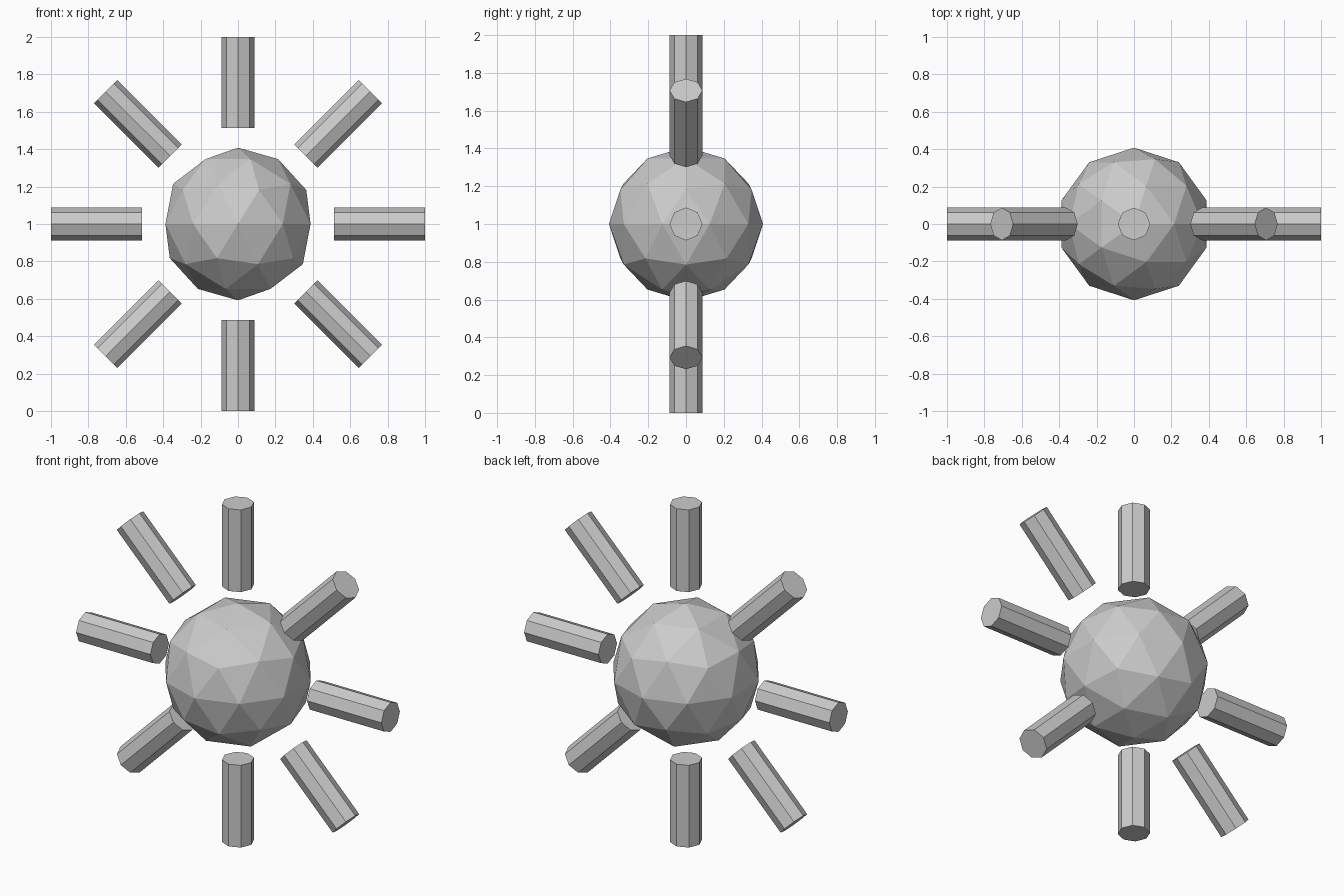
import bpy
from math import pi, sin, cos

cube = bpy.data.objects.get("Cube")
if cube:
    bpy.data.objects.remove(cube, do_unlink=True)

CENTRE_Z = 1.0
CORE_RADIUS = 0.408
RAY_RADIUS = 0.087
RAY_INNER, RAY_OUTER = 0.513, 1.0
RAY_COUNT = 8

grey = bpy.data.materials.new("plain grey")
grey.use_nodes = True
grey.diffuse_color = (0.6, 0.6, 0.6, 1)
grey.node_tree.nodes["Principled BSDF"].inputs["Base Color"].default_value = (0.6, 0.6, 0.6, 1)


def finish(name):
    obj = bpy.context.object
    obj.name = name
    obj.data.materials.append(grey)
    bpy.ops.object.shade_flat()


# Faceted ball in the middle
bpy.ops.mesh.primitive_ico_sphere_add(
    subdivisions=2, radius=CORE_RADIUS, location=(0, 0, CENTRE_Z))
finish("sun_core")

# Ring of detached eight-sided rays
middle = (RAY_INNER + RAY_OUTER) / 2
for i in range(RAY_COUNT):
    angle = 2 * pi * i / RAY_COUNT
    bpy.ops.mesh.primitive_cylinder_add(
        vertices=8, radius=RAY_RADIUS, depth=RAY_OUTER - RAY_INNER,
        location=(middle * sin(angle), 0, CENTRE_Z + middle * cos(angle)),
        rotation=(0, angle, 0))
    finish(f"sun_ray_{i + 1}")
